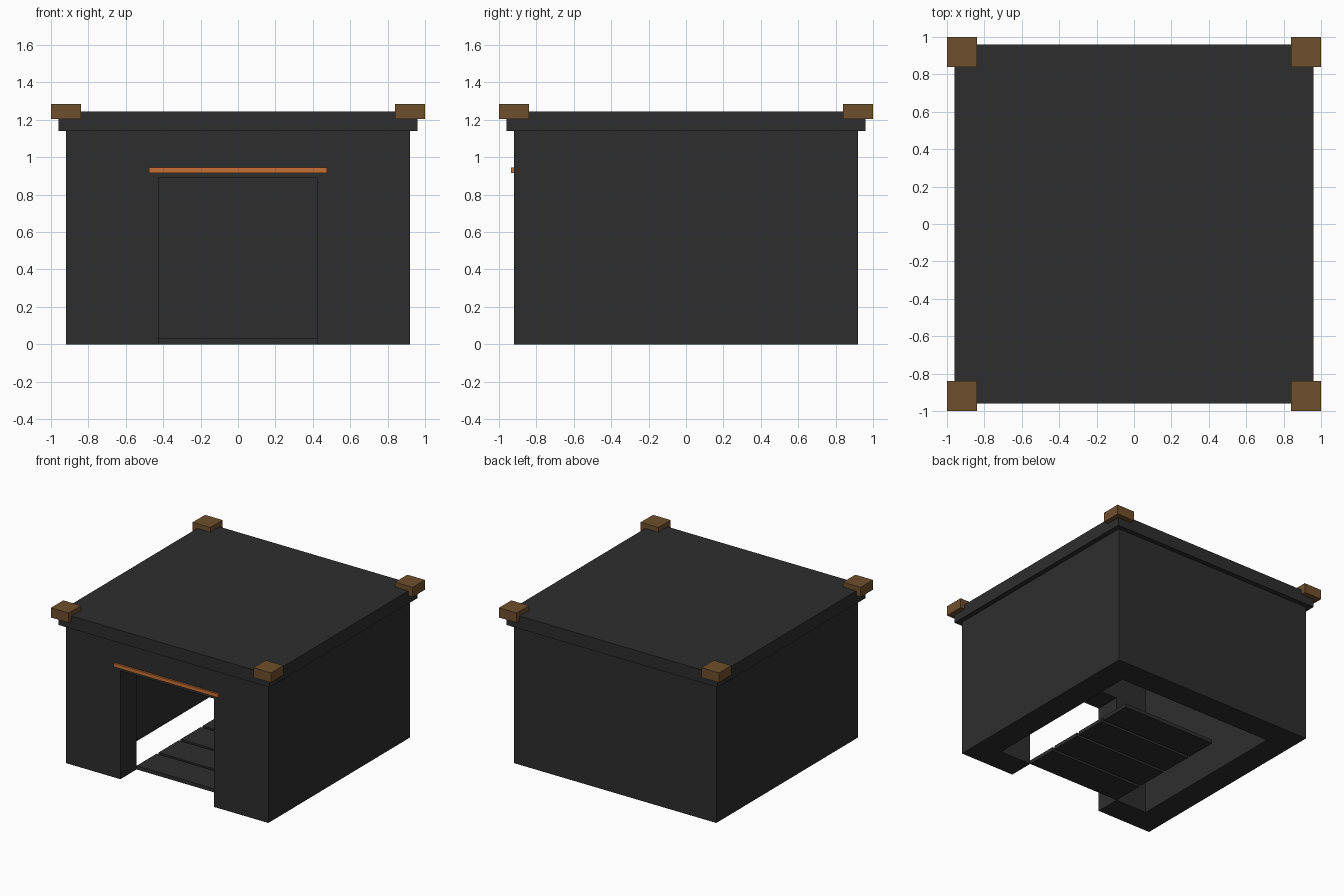
import bpy

if "Cube" in bpy.data.objects:
    bpy.data.objects.remove(bpy.data.objects["Cube"])


def material(name, color):
    m = bpy.data.materials.new(name)
    m.diffuse_color = (*color, 1)
    m.use_nodes = True
    m.node_tree.nodes["Principled BSDF"].inputs["Base Color"].default_value = m.diffuse_color
    return m


charcoal = material("charcoal", (0.027, 0.027, 0.027))
brown = material("brown wood", (0.159, 0.080, 0.026))
orange = material("orange", (0.578, 0.162, 0.036))


def box(name, lo, hi, mat=None):
    """Axis-aligned box between two corners."""
    mid = [(a + b) / 2 for a, b in zip(lo, hi)]
    bpy.ops.mesh.primitive_cube_add(size=1, location=mid)
    ob = bpy.context.object
    ob.name = name
    ob.scale = [b - a for a, b in zip(lo, hi)]
    bpy.ops.object.transform_apply(location=False, rotation=False, scale=True)
    if mat:
        ob.data.materials.append(mat)
    return ob


# Thick walls, hollowed out, open underneath, with a doorway in front
walls = box("walls", (-0.92, -0.92, 0), (0.92, 0.92, 1.14), charcoal)
cutters = [
    box("room_cutter", (-0.71, -0.71, -0.2), (0.71, 0.71, 1.4)),
    box("doorway_cutter", (-0.425, -1.2, -0.2), (0.425, -0.5, 0.89)),
]
for cutter in cutters:
    mod = walls.modifiers.new(cutter.name, 'BOOLEAN')
    mod.operation = 'DIFFERENCE'
    mod.solver = 'EXACT'
    mod.object = cutter
bpy.context.view_layer.objects.active = walls
for cutter in cutters:
    bpy.ops.object.modifier_apply(modifier=cutter.name)
    bpy.data.objects.remove(cutter)

# Overhanging flat roof
box("roof", (-0.96, -0.96, 1.14), (0.96, 0.96, 1.245), charcoal)

# Wooden blocks on the roof corners
for sx in (-1, 1):
    for sy in (-1, 1):
        x, y = sx * 0.92, sy * 0.92
        box("corner_block", (x - 0.08, y - 0.08, 1.205),
            (x + 0.08, y + 0.08, 1.285), brown)

# Trim strip over the doorway
box("door_trim", (-0.475, -0.935, 0.915), (0.475, -0.90, 0.945), orange)

# Floor planks with narrow gaps
for i in range(4):
    y = -0.71 + i * 0.286
    box("floor_plank", (-0.425, y, 0), (0.425, y + 0.262, 0.03), charcoal)
